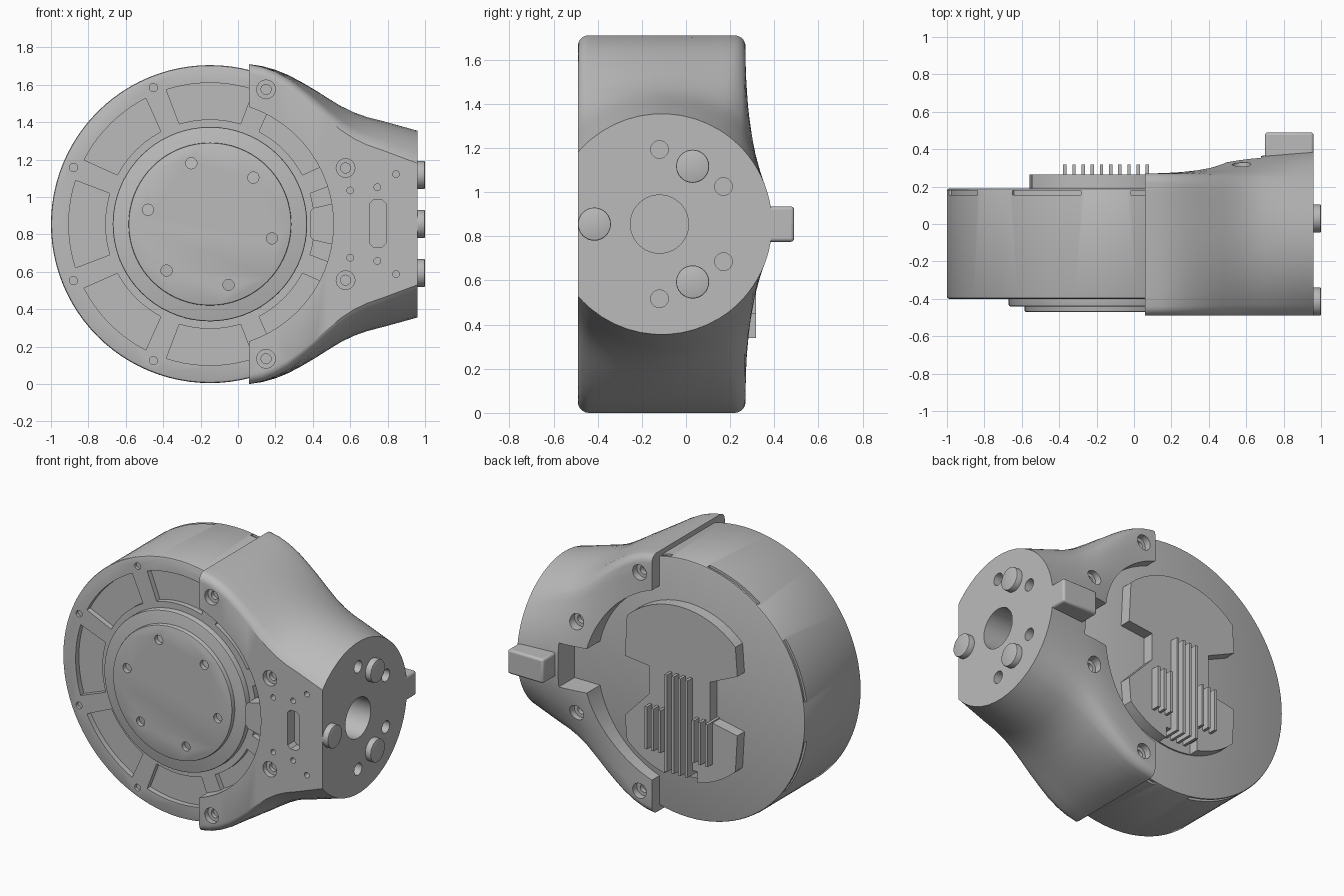
import bpy
import bmesh
from math import sin, cos, radians
from mathutils import Matrix, Vector

cube = bpy.data.objects.get("Cube")
if cube:
    bpy.data.objects.remove(cube, do_unlink=True)

grey = bpy.data.materials.new("light grey")
grey.use_nodes = True
tone = (0.5, 0.5, 0.5, 1)
grey.diffuse_color = tone
grey.node_tree.nodes["Principled BSDF"].inputs["Base Color"].default_value = tone

CX, CZ = -0.15, 0.855      # drum axis
FRONT, BACK = -0.4, 0.19   # drum faces


def finish(name, bm):
    bmesh.ops.recalc_face_normals(bm, faces=bm.faces[:])
    mesh = bpy.data.meshes.new(name)
    bm.to_mesh(mesh)
    bm.free()
    obj = bpy.data.objects.new(name, mesh)
    bpy.context.collection.objects.link(obj)
    mesh.materials.append(grey)
    return obj


def cylinder(name, centre, r, lo, hi, axis="Y", seg=32, bevel=0):
    """Cylinder along X or Y; centre is the pair of the other two coordinates."""
    bm = bmesh.new()
    mid = (lo + hi) / 2
    if axis == "Y":
        place = Matrix.Translation((centre[0], mid, centre[1])) @ Matrix.Rotation(radians(90), 4, "X")
    else:
        place = Matrix.Translation((mid, *centre)) @ Matrix.Rotation(radians(90), 4, "Y")
    bmesh.ops.create_cone(bm, cap_ends=True, segments=seg, radius1=r, radius2=r,
                          depth=hi - lo, matrix=place)
    if bevel:
        rims = [e for e in bm.edges if any(len(f.verts) > 4 for f in e.link_faces)]
        bmesh.ops.bevel(bm, geom=rims, offset=bevel, segments=2, affect="EDGES", profile=0.5)
    return finish(name, bm)


def prism(name, points, lo, hi):
    """Outline in x and z, extruded along y."""
    bm = bmesh.new()
    face = bm.faces.new([bm.verts.new((x, lo, z)) for x, z in points])
    new = bmesh.ops.extrude_face_region(bm, geom=[face])["geom"]
    bmesh.ops.translate(bm, vec=(0, hi - lo, 0),
                        verts=[v for v in new if isinstance(v, bmesh.types.BMVert)])
    return finish(name, bm)


def box(name, x0, x1, y0, y1, z0, z1, bevel=0):
    obj = prism(name, [(x0, z0), (x1, z0), (x1, z1), (x0, z1)], y0, y1)
    if bevel:
        mod = obj.modifiers.new("soft edges", "BEVEL")
        mod.width, mod.segments = bevel, 3
    return obj


def arc(r, a0, a1, n=10):
    return [(CX + r * cos(radians(a0 + (a1 - a0) * i / n)),
             CZ + r * sin(radians(a0 + (a1 - a0) * i / n))) for i in range(n + 1)]


def cut(obj, cutters):
    bpy.context.view_layer.objects.active = obj
    for c in cutters:
        mod = obj.modifiers.new("cut", "BOOLEAN")
        mod.operation, mod.solver, mod.object = "DIFFERENCE", "EXACT", c
        bpy.ops.object.modifier_apply(modifier=mod.name)
        bpy.data.objects.remove(c, do_unlink=True)


# Drum with front pockets, rim slots and bolt holes
drum = cylinder("drum", (CX, CZ), 0.85, FRONT, BACK, seg=96, bevel=0.012)
cutters = []
for k in range(8):
    a = 45 * k
    pocket = arc(0.755, a - 18, a + 18) + arc(0.56, a + 17, a - 17)
    cutters.append(prism("pocket", pocket, -0.6, FRONT + 0.035))
    b = a + 22.5
    slot = arc(0.95, b - 13.5, b + 13.5) + arc(0.835, b + 13.5, b - 13.5)
    cutters.append(prism("rim_slot", slot, 0.155, 0.18))
    cutters.append(cylinder("bolt", arc(0.79, b, b, 1)[0], 0.022, -0.6, FRONT + 0.02, seg=16))
cut(drum, cutters)

# Output flange on the front
cylinder("flange_ring", (CX, CZ), 0.52, -0.44, -0.3, seg=72, bevel=0.008)
flange = cylinder("flange_disc", (CX, CZ), 0.435, -0.47, -0.3, seg=72, bevel=0.006)
cut(flange, [cylinder("hole", arc(0.34, a, a, 1)[0], 0.03, -0.6, -0.43, seg=20)
             for a in range(47, 407, 60)])

# Raised rear plate with side notches and heat sink fins
outline = arc(0.57, 46, 134, 24)
outline += [(CX + x, CZ + z) for x, z in
            ((-0.41, 0.22), (-0.21, 0.13), (-0.21, -0.13), (-0.41, -0.17))]
outline += arc(0.57, 226, 314, 24)
outline += [(CX + x, CZ + z) for x, z in
            ((0.41, -0.25), (0.23, -0.06), (0.23, 0.12), (0.41, 0.14))]
plate = prism("rear_plate", outline, 0.15, 0.265)
cut(plate, [box("trough", -0.27, -0.03, 0.2, 0.4, 0.2, 0.37)])
for i in range(10):
    x = -0.37 + 0.049 * i
    z0, z1 = (0.34, 0.98) if 3 <= i <= 6 else (0.45, 0.73)
    box("cooling_fin", x - 0.009, x + 0.009, 0.18, 0.318, z0, z1)

# Housing: rounded box section blending into a flattened circle
R, TOP, REAR, Y0, FILLET = 0.5, 0.855, 0.27, -0.49, 0.05
half = []


def span(p, q, a0, a1, n):
    for i in range(n):
        f = i / n
        half.append((*Vector(p).lerp(Vector(q), f), a0 + (a1 - a0) * f))


def fillet(cy, start, a0, a1, n=5):
    for i in range(n):
        t = radians(start - 90 * i / n)
        half.append((cy + FILLET * cos(t), TOP - FILLET + FILLET * sin(t), a0 + (a1 - a0) * i / n))


fillet(Y0 + FILLET, 180, 139.5, 130)
span((Y0 + FILLET, TOP), (REAR - FILLET, TOP), 130, 58, 10)
fillet(REAR - FILLET, 90, 58, 42)
span((REAR, TOP - FILLET), (REAR, 0), 42, 0, 10)
half.append((REAR, 0, 0))
section = half + [(y, -z, -a) for y, z, a in reversed(half[:-1])]

blend = ((0.06, 0), (0.13, 0.03), (0.2, 0.085), (0.27, 0.165), (0.34, 0.27), (0.41, 0.385),
         (0.48, 0.51), (0.55, 0.63), (0.62, 0.725), (0.69, 0.795), (0.78, 0.86),
         (0.87, 0.93), (0.96, 1))
bm = bmesh.new()
rings = []
for x, t in blend:
    ring = []
    for y, z, a in section:
        cy = max(Y0, -0.11 + R * cos(radians(a)))
        cz = R * sin(radians(a))
        ring.append(bm.verts.new((x, y + (cy - y) * t, CZ + z + (cz - z) * t)))
    rings.append(ring)
for r0, r1 in zip(rings, rings[1:]):
    for i in range(len(section)):
        j = (i + 1) % len(section)
        bm.faces.new((r0[i], r0[j], r1[j], r1[i]))
bm.faces.new(rings[0])
bm.faces.new(rings[-1])
housing = finish("housing", bm)

# Openings, screw holes and connector holes in the housing
cutters = [cylinder("bore", (CX, CZ), 0.66, -0.8, 0.8, seg=96),
           box("rear_notch", 0.3, 0.68, 0.1, 0.7, 0.71, 1.0),
           prism("slot", [(0.705, 0.75), (0.725, 0.73), (0.77, 0.73), (0.79, 0.75),
                          (0.79, 0.965), (0.77, 0.985), (0.725, 0.985), (0.705, 0.965)],
                 -0.7, -0.42),
           cylinder("cable_hole", (-0.12, CZ), 0.132, 0.71, 1.2, "X", 40)]
for s in (-1, 1):
    for x, dz, rear in ((0.15, 0.72, 0.225), (0.575, 0.3, 0.27)):
        c = (x, CZ + s * dz)
        cutters += [cylinder("screw", c, 0.05, -0.7, -0.455, seg=24),
                    cylinder("screw", c, 0.027, -0.7, -0.43, seg=16),
                    cylinder("screw", c, 0.05, rear, 0.7, seg=24),
                    cylinder("screw", c, 0.027, rear - 0.03, 0.7, seg=16)]
    for x, dz in ((0.6, 0.18), (0.745, 0.197), (0.845, 0.267)):
        cutters.append(cylinder("pin", (x, CZ + s * dz), 0.018, -0.7, -0.45, seg=16))
    for y, dz in ((-0.12, 0.338), (0.17, 0.17)):
        cutters.append(cylinder("socket", (y, CZ + s * dz), 0.04, 0.88, 1.2, "X", 20))
cut(housing, cutters)

# Front tongue, rear key and end buttons
prism("front_tongue", [(0.4, 0.77), (0.53, 0.74), (0.53, 0.97), (0.4, 0.94),
                       (0.385, 0.92), (0.385, 0.79)], -0.47, -0.38)
box("rear_key", 0.7, 0.96, 0.28, 0.49, CZ - 0.08, CZ + 0.08, 0.015)
for y, dz in ((0.03, 0.262), (0.03, -0.262), (-0.415, 0)):
    cylinder("end_button", (y, CZ + dz), 0.075, 0.9, 1.0, "X", 32, 0.006)

# Shading
bpy.ops.object.select_all(action="DESELECT")
for obj in bpy.context.collection.objects:
    if obj.type == "MESH":
        obj.select_set(True)
        bpy.context.view_layer.objects.active = obj
bpy.ops.object.shade_smooth_by_angle(angle=radians(30))
